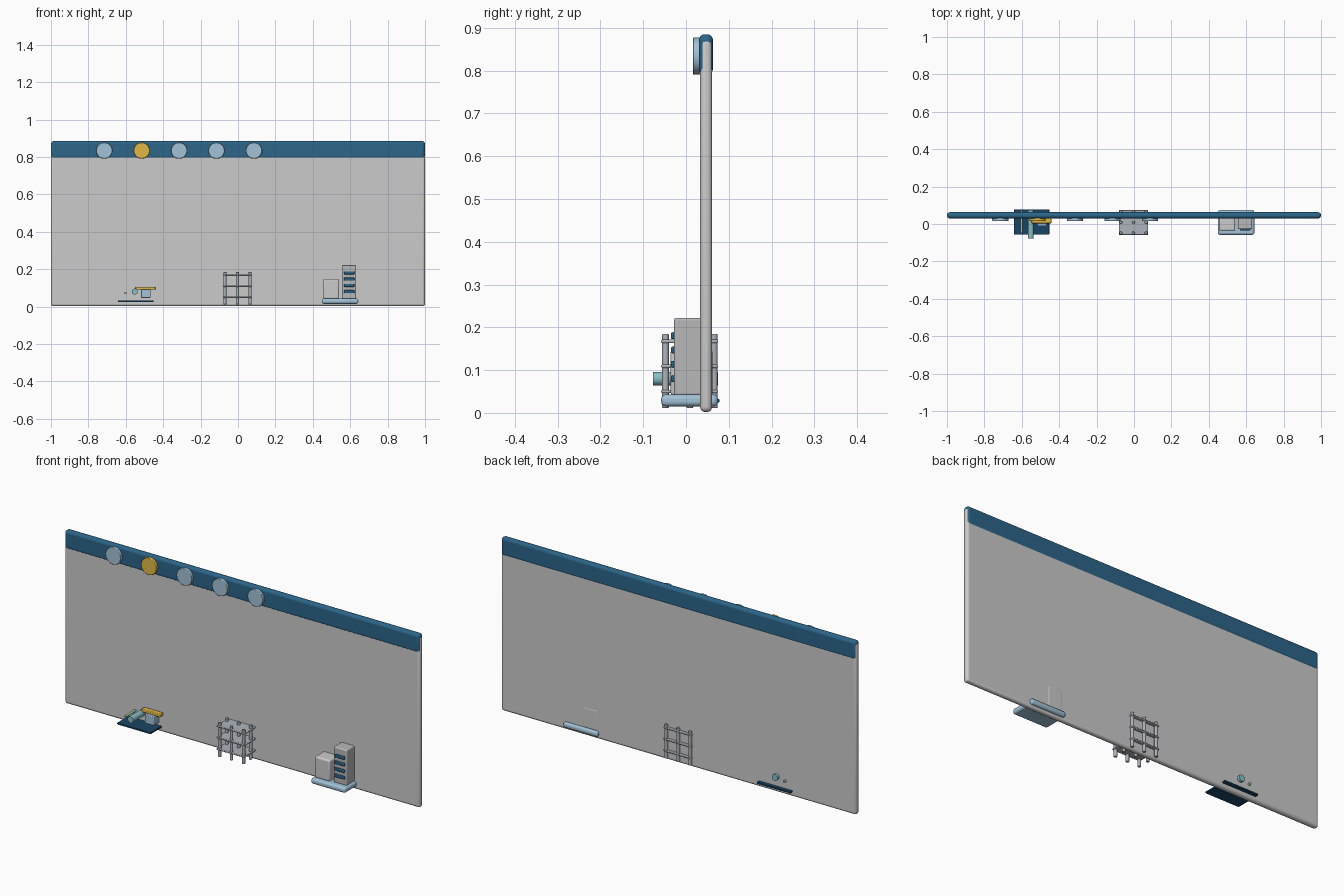
import bpy, math

if "Cube" in bpy.data.objects:
    bpy.data.objects.remove(bpy.data.objects["Cube"])


def material(name, rgb):
    m = bpy.data.materials.new(name)
    m.diffuse_color = (*rgb, 1)
    m.use_nodes = True
    m.node_tree.nodes["Principled BSDF"].inputs["Base Color"].default_value = m.diffuse_color
    return m


NAVY = material("navy", (0.025, 0.13, 0.25))
DARK = material("dark_navy", (0.01, 0.06, 0.13))
PALE = material("pale_blue", (0.36, 0.54, 0.68))
TEAL = material("teal", (0.25, 0.52, 0.58))
GOLD = material("gold", (0.75, 0.48, 0.06))
GREEN = material("pale_green", (0.4, 0.58, 0.42))
STEEL = material("steel", (0.42, 0.45, 0.5))
GREY = material("grey", (0.48, 0.48, 0.49))
WHITE = material("off_white", (0.7, 0.71, 0.72))


def finish(name, mat):
    o = bpy.context.object
    o.name = name
    if mat:
        o.data.materials.append(mat)
    return o


def box(name, x, y, z, mat=None, bevel=0.0, segments=4):
    """Box from (min, max) ranges, optionally with rounded edges."""
    bpy.ops.mesh.primitive_cube_add(size=1, location=[(a + b) / 2 for a, b in (x, y, z)])
    o = finish(name, mat)
    o.scale = [b - a for a, b in (x, y, z)]
    bpy.ops.object.transform_apply(location=False, rotation=False, scale=True)
    if bevel:
        mod = o.modifiers.new("round", "BEVEL")
        mod.width = bevel
        mod.segments = segments
        bpy.ops.object.shade_smooth_by_angle(angle=math.radians(35))
    return o


def rod(name, p, length, r, axis, mat=None, bevel=0.0, sides=32):
    """Cylinder centred at p along y or z."""
    rot = (math.pi / 2, 0, 0) if axis == "y" else (0, 0, 0)
    bpy.ops.mesh.primitive_cylinder_add(vertices=sides, radius=r, depth=length, location=p, rotation=rot)
    o = finish(name, mat)
    if bevel:
        mod = o.modifiers.new("round", "BEVEL")
        mod.width = bevel
        mod.segments = 2
        mod.limit_method = "ANGLE"
    bpy.ops.object.shade_smooth_by_angle(angle=math.radians(35))
    return o


# Large back board with header band
box("board_panel", (-1, 1), (0.033, 0.061), (0.002, 0.875), None, 0.012)
box("header_band", (-0.999, 0.999), (0.03, 0.063), (0.79, 0.885), NAVY, 0.014)

# Row of round buttons on the header
for i in range(5):
    rod(f"header_button_{i + 1}", (-0.715 + 0.2 * i, 0.025, 0.834), 0.018, 0.043, "y",
        GOLD if i == 1 else PALE, 0.002, 48)

# Left display: plate with pipes and a small bench
box("pipe_base", (-0.642, -0.453), (-0.056, 0.078), (0.024, 0.033), DARK, 0.002, 2)
rod("large_pipe", (-0.552, -0.001, 0.08), 0.152, 0.016, "y", TEAL)
rod("thin_pipe", (-0.602, 0.012, 0.072), 0.12, 0.006, "y", GREEN)
box("bench_block", (-0.518, -0.467), (-0.012, 0.035), (0.047, 0.092), PALE, 0.003, 2)
box("bench_arm", (-0.548, -0.442), (0.004, 0.03), (0.09, 0.106), GOLD, 0.003, 2)

# Centre display: scaffold of posts and decks
for i, x in enumerate((-0.07, -0.003, 0.065)):
    for j, y in enumerate((-0.048, 0.009, 0.066)):
        rod(f"scaffold_post_{i}_{j}", (x, y, 0.098), 0.173, 0.008, "z", STEEL, 0.002, 16)
for i, z in enumerate((0.05, 0.109, 0.167)):
    box(f"scaffold_deck_{i + 1}", (-0.081, 0.076), (-0.058, 0.075), (z - 0.004, z + 0.004),
        STEEL, 0.003, 2)

# Right display: base, low block and tower with window strips
box("building_base", (0.448, 0.643), (-0.058, 0.075), (0.015, 0.043), PALE, 0.011)
box("low_block", (0.456, 0.541), (-0.036, 0.062), (0.04, 0.148), WHITE, 0.008)
box("tower", (0.556, 0.632), (-0.028, 0.05), (0.04, 0.222), GREY, 0.006)
for i in range(4):
    z = 0.08 + 0.0335 * i
    box(f"tower_window_{i + 1}", (0.567, 0.622), (-0.035, -0.026), (z - 0.008, z + 0.008), NAVY, 0.003, 2)
